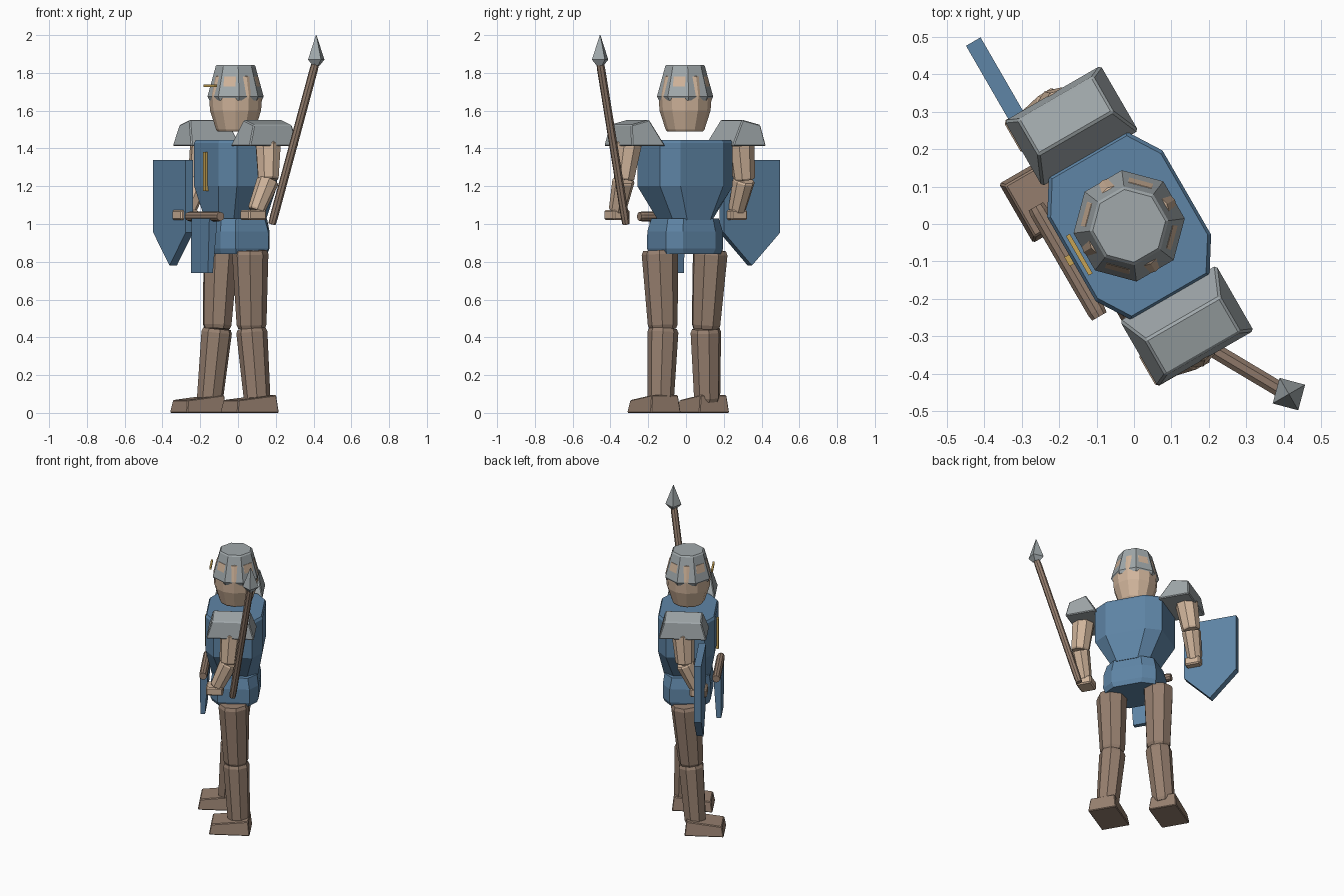
import bpy, bmesh, math
from mathutils import Matrix, Vector

if "Cube" in bpy.data.objects:
    bpy.data.objects.remove(bpy.data.objects["Cube"])

# whole figure is turned to face the front left
TURN = Matrix.Translation((-0.013, -0.005, 0)) @ Matrix.Rotation(math.radians(-60), 4, 'Z')


def material(name, r, g, b):
    lin = [c / 12.92 if c <= 0.04045 else ((c + 0.055) / 1.055) ** 2.4 for c in (r, g, b)]
    m = bpy.data.materials.new(name)
    m.diffuse_color = (*lin, 1)
    m.use_nodes = True
    m.node_tree.nodes["Principled BSDF"].inputs["Base Color"].default_value = m.diffuse_color
    return m


STEEL = material("steel_grey", 0.63, 0.66, 0.67)
BLUE = material("cloth_blue", 0.37, 0.52, 0.65)
BROWN = material("leather_brown", 0.59, 0.50, 0.435)
SKIN = material("skin", 0.82, 0.71, 0.61)
GOLD = material("gold", 0.78, 0.64, 0.33)


def loft(name, rings, mat, bevel=0):
    """Skin a list of equal-length point rings and cap both ends."""
    bm = bmesh.new()
    rows = [[bm.verts.new(p) for p in ring] for ring in rings]
    n = len(rows[0])
    for a, b in zip(rows, rows[1:]):
        for i in range(n):
            bm.faces.new((a[i], a[(i + 1) % n], b[(i + 1) % n], b[i]))
    bm.faces.new(rows[0][::-1])
    bm.faces.new(rows[-1])
    bmesh.ops.recalc_face_normals(bm, faces=bm.faces)
    bm.transform(TURN)
    me = bpy.data.meshes.new(name)
    bm.to_mesh(me)
    bm.free()
    me.materials.append(mat)
    ob = bpy.data.objects.new(name, me)
    bpy.context.collection.objects.link(ob)
    if bevel:
        mod = ob.modifiers.new("bevel", 'BEVEL')
        mod.width, mod.segments = bevel, 1
    return ob


def rect(x0, x1, y0, y1, z):
    return [(x0, y0, z), (x1, y0, z), (x1, y1, z), (x0, y1, z)]


def box(name, x0, x1, y0, y1, z0, z1, mat, bevel=0):
    return loft(name, [rect(x0, x1, y0, y1, z0), rect(x0, x1, y0, y1, z1)], mat, bevel)


def disc(z, r, n, phase=0.0, c=(0, 0)):
    return [(c[0] + r * math.cos(math.tau * i / n + phase),
             c[1] + r * math.sin(math.tau * i / n + phase), z) for i in range(n)]


def octagon(z, a, b, c, d):
    """Body section: side corners at (a, b), front and back corners at (c, d)."""
    return [(a, -b, z), (a, b, z), (c, d, z), (-c, d, z),
            (-a, b, z), (-a, -b, z), (-c, -d, z), (c, -d, z)]


def limb(name, p, q, r0, r1, mat, n=8):
    """Tapered prism between two points, with slightly pinched ends."""
    p, q = Vector(p), Vector(q)
    rot = (q - p).to_track_quat('Z', 'Y')
    rings = []
    for t, k in ((0, 0.9), (0.05, 1), (0.95, 1), (1, 0.9)):
        r = (r0 + (r1 - r0) * t) * k
        rings.append([p.lerp(q, t) + rot @ Vector(v) for v in disc(0, r, n, math.pi / n)])
    return loft(name, rings, mat)


# torso and hips
loft("chest", [octagon(1.02, 0.12, 0.08, 0.07, 0.145), octagon(1.20, 0.222, 0.12, 0.13, 0.178),
               octagon(1.43, 0.222, 0.12, 0.13, 0.178), octagon(1.445, 0.212, 0.115, 0.125, 0.17)], BLUE)
loft("hips", [octagon(0.84, 0.165, 0.09, 0.09, 0.14), octagon(0.87, 0.175, 0.1, 0.1, 0.15),
              octagon(0.96, 0.173, 0.1, 0.1, 0.15), octagon(1.03, 0.155, 0.088, 0.09, 0.14)], BLUE)

# head, with an angular helmet whose flats sink into it
loft("head", [disc(z, r, 12) for z, r in
              ((1.49, 0.095), (1.50, 0.103), (1.60, 0.135), (1.68, 0.141), (1.78, 0.117), (1.79, 0.1))], SKIN)
loft("helmet", [disc(z, r, 8, math.pi / 8) for z, r in
                ((1.655, 0.14), (1.675, 0.15), (1.78, 0.121), (1.835, 0.106), (1.843, 0.098))], STEEL)

# gold trim on visor and chest
box("visor_bar", -0.061, 0.061, -0.16, -0.148, 1.724, 1.738, GOLD)
box("chest_stripe", -0.014, 0.014, -0.192, -0.172, 1.175, 1.38, GOLD)

# belt roll and front flap
limb("belt_roll", (-0.17, -0.19, 1.04), (0.17, -0.19, 1.04), 0.026, 0.026, BROWN, 10)
loft("front_flap", [rect(-0.1, 0.08, -0.215, -0.185, 0.74), rect(-0.095, 0.095, -0.215, -0.165, 1.03)], BLUE)

# shoulders, arms and hands, the same on both sides
for s, side in ((-1, "shield_side"), (1, "spear_side")):
    def flip(ring):
        return [(s * x, y, z) for x, y, z in ring]
    slope = [(x, y, 1.552 if x < 0.3 else 1.525) for x, y, z in rect(0.285, 0.395, -0.116, 0.116, 0)]
    loft(side + "_pauldron", [flip(rect(0.205, 0.41, -0.15, 0.15, 1.412)), flip(slope)], STEEL, 0.006)
    elbow = (s * 0.368, -0.012, 1.235)
    limb(side + "_upper_arm", (s * 0.342, 0.002, 1.43), elbow, 0.072, 0.058, SKIN)
    limb(side + "_forearm", elbow, (s * 0.365, -0.085, 1.07), 0.06, 0.046, SKIN)
    box(side + "_hand", s * 0.36 - 0.05, s * 0.36 + 0.05, -0.152, -0.045, 1.02, 1.075, SKIN, 0.008)

# legs and feet in a striding stance: side, knee y, ankle y, toe y, heel y
for s, side, knee_y, ankle_y, toe, heel in ((-1, "shield_side", -0.03, -0.06, -0.246, 0.0),
                                            (1, "spear_side", 0.015, 0.035, -0.145, 0.11)):
    knee = (s * 0.144, knee_y, 0.445)
    limb(side + "_thigh", (s * 0.155, 0.0, 0.86), knee, 0.097, 0.078, BROWN)
    limb(side + "_shin", knee, (s * 0.17, ankle_y, 0.06), 0.083, 0.07, BROWN)
    x0, x1 = s * 0.18 - 0.092, s * 0.18 + 0.092
    top = [(x, y, 0.068 if y < toe + 0.1 else 0.095)
           for x, y, z in rect(x0 + 0.012, x1 - 0.012, toe + 0.012, heel - 0.01, 0)]
    loft(side + "_foot", [rect(x0, x1, toe, heel, 0), top], BROWN, 0.005)

# pointed shield
outline = [(-0.635, 1.34), (-0.29, 1.34), (-0.29, 0.955), (-0.462, 0.78), (-0.635, 0.955)]
loft("shield", [[(x, y, z) for x, z in outline] for y in (-0.137, -0.092)], BLUE)

# spear
limb("spear_shaft", (0.367, 0.011, 1.0), (0.603, 0.143, 1.86), 0.022, 0.022, BROWN)
loft("spear_head", [disc(z, r, 4, 0, (0.603, 0.145)) for z, r in
                    ((1.84, 0.022), (1.87, 0.05), (2.0, 0.002))], STEEL)
